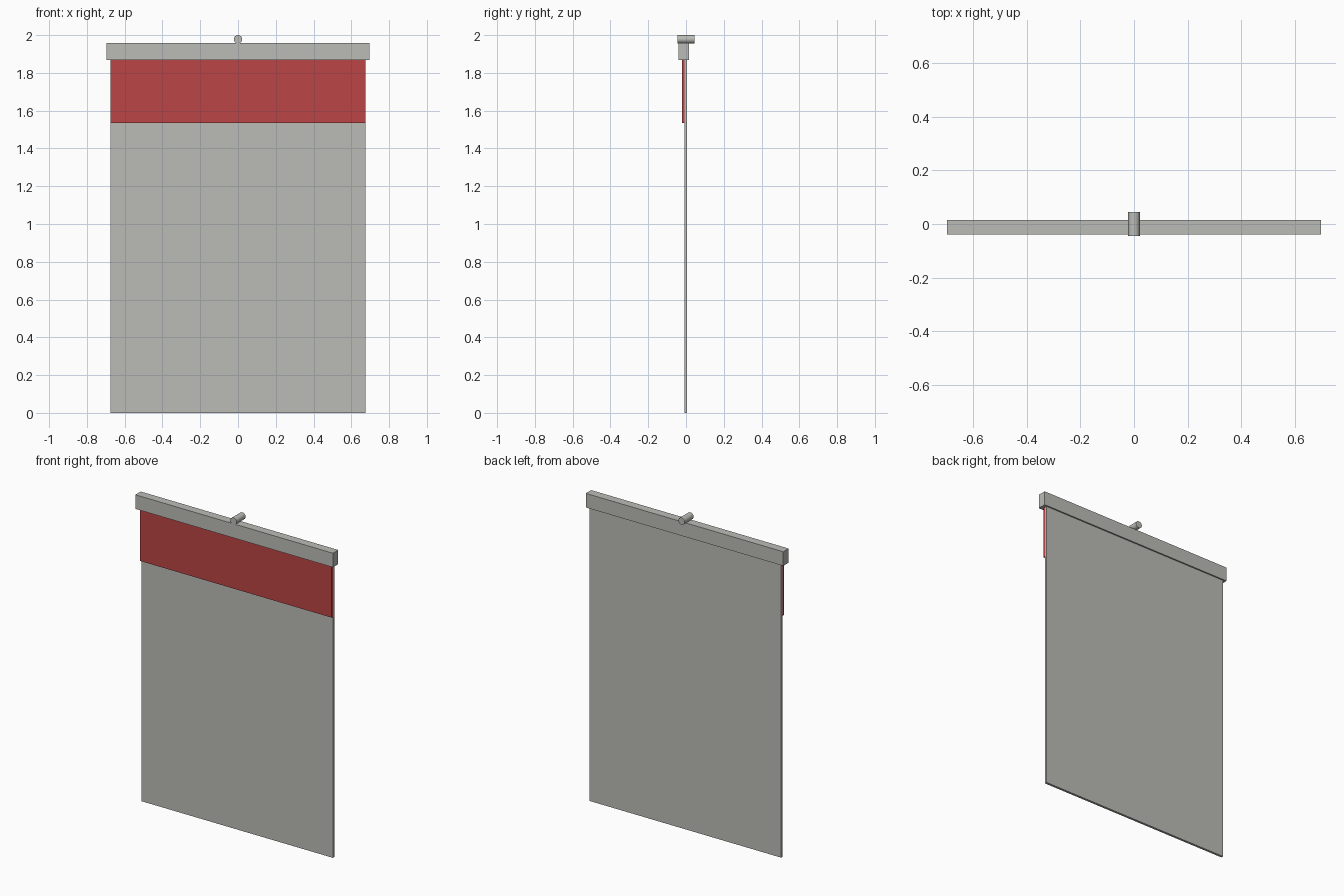
import bpy
import math

if "Cube" in bpy.data.objects:
    bpy.data.objects.remove(bpy.data.objects["Cube"])


def material(name, rgb):
    m = bpy.data.materials.new(name)
    m.diffuse_color = (*rgb, 1.0)
    m.use_nodes = True
    m.node_tree.nodes["Principled BSDF"].inputs["Base Color"].default_value = m.diffuse_color
    return m


grey = material("warm_grey", (0.50, 0.50, 0.47))
red = material("red", (0.50, 0.06, 0.06))


def box(name, half_x, y0, y1, z0, z1, mat):
    """Box centred on x = 0, spanning the given y and z ranges."""
    bpy.ops.mesh.primitive_cube_add(size=1, location=(0, (y0 + y1) / 2, (z0 + z1) / 2))
    ob = bpy.context.object
    ob.name = name
    ob.scale = (2 * half_x, y1 - y0, z1 - z0)
    bpy.ops.object.transform_apply(location=False, rotation=False, scale=True)
    ob.data.materials.append(mat)
    return ob


# Hanging sheet with the red band on its front
box("sheet", 0.675, -0.009, 0.006, 0.0, 1.88, grey)
box("red_band", 0.675, -0.021, -0.009, 1.535, 1.88, red)

# Rail that grips the top of the sheet
box("top_rail", 0.696, -0.039, 0.015, 1.868, 1.958, grey)

# Round hanging peg lying front to back on the rail
bpy.ops.mesh.primitive_cylinder_add(vertices=24, radius=0.022, depth=0.09,
                                    location=(0, 0, 1.978),
                                    rotation=(math.pi / 2, 0, 0))
peg = bpy.context.object
peg.name = "hanging_peg"
peg.data.materials.append(grey)
bpy.ops.object.shade_smooth_by_angle(angle=math.radians(40))
